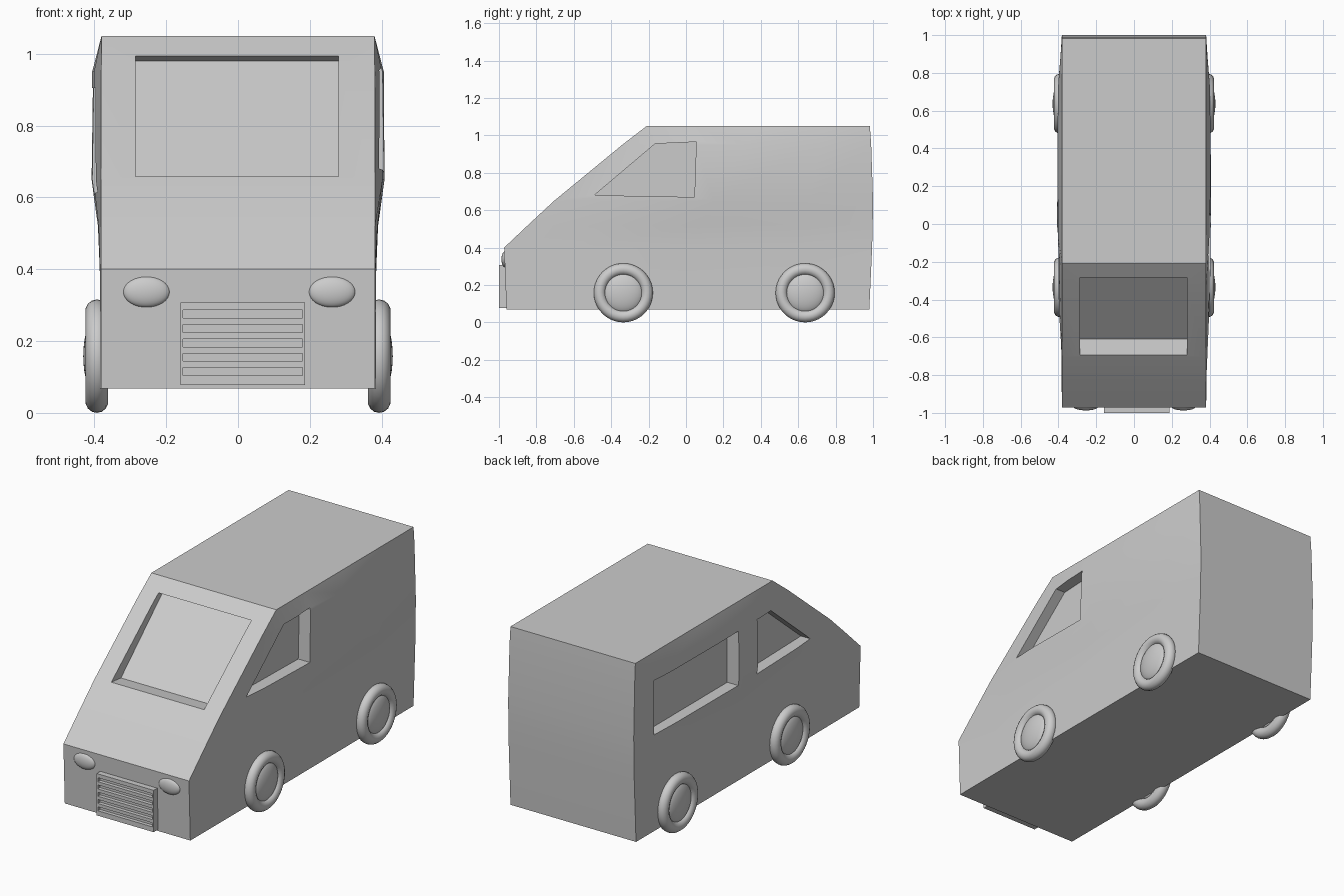
import bpy, bmesh, math
from mathutils import Vector

if "Cube" in bpy.data.objects:
    bpy.data.objects.remove(bpy.data.objects["Cube"])


def finish(name, bm, angle=30):
    bmesh.ops.recalc_face_normals(bm, faces=bm.faces)
    me = bpy.data.meshes.new(name)
    bm.to_mesh(me)
    bm.free()
    ob = bpy.data.objects.new(name, me)
    bpy.context.collection.objects.link(ob)
    smooth(ob, angle)
    return ob


def smooth(ob, angle=30):
    bpy.ops.object.select_all(action='DESELECT')
    ob.select_set(True)
    bpy.context.view_layer.objects.active = ob
    bpy.ops.object.shade_smooth_by_angle(angle=math.radians(angle))


def prism(name, x0, x1, outline):
    """Extrude a (y, z) outline from x0 to x1."""
    bm = bmesh.new()
    face = bm.faces.new([bm.verts.new((x0, y, z)) for y, z in outline])
    ext = bmesh.ops.extrude_face_region(bm, geom=[face])
    moved = [v for v in ext['geom'] if isinstance(v, bmesh.types.BMVert)]
    bmesh.ops.translate(bm, verts=moved, vec=(x1 - x0, 0, 0))
    return finish(name, bm)


def box_outline(y0, y1, z0, z1):
    return [(y0, z0), (y1, z0), (y1, z1), (y0, z1)]


def cut(ob, cutters):
    for c in cutters:
        c.hide_render = True
        mod = ob.modifiers.new('cut', 'BOOLEAN')
        mod.operation = 'DIFFERENCE'
        mod.solver = 'EXACT'
        mod.object = c
        bpy.context.view_layer.objects.active = ob
        bpy.ops.object.modifier_apply(modifier=mod.name)
    for c in cutters:
        bpy.data.objects.remove(c)
    smooth(ob, 20)


def ellipsoid(name, loc, radii):
    bm = bmesh.new()
    bmesh.ops.create_uvsphere(bm, u_segments=32, v_segments=16, radius=1)
    bmesh.ops.scale(bm, vec=radii, verts=bm.verts)
    bmesh.ops.translate(bm, vec=loc, verts=bm.verts)
    return finish(name, bm, 60)


# Van body: stacked rings (z, front y, rear y, half width at ends, at middle)
levels = [(0.068, -0.96, 0.98, 0.382, 0.384), (0.40, -0.972, 0.995, 0.382, 0.385),
          (0.52, -0.845, 0.998, 0.382, 0.390), (0.65, -0.705, 1.0, 0.382, 0.408),
          (0.95, -0.34, 0.99, 0.381, 0.406), (1.05, -0.21, 0.983, 0.380, 0.380)]
bulge = [(0, 0), (0.2, 0.8), (0.5, 1), (0.8, 0.85), (1, 0)]
bm = bmesh.new()
rings = []
for z, yf, yr, we, wm in levels:
    side = [(we + (wm - we) * b, yf + (yr - yf) * t) for t, b in bulge]
    pts = side + [(-x, y) for x, y in reversed(side)]
    rings.append([bm.verts.new((x, y, z)) for x, y in pts])
for a, b in zip(rings, rings[1:]):
    n = len(a)
    for i in range(n):
        j = (i + 1) % n
        bm.faces.new((a[i], a[j], b[j], b[i]))
bm.faces.new(rings[0])
bm.faces.new(rings[-1])
body = finish('van_body', bm, 20)

# Recessed windscreen and side windows
windows = [
    prism('windscreen_cutter', -0.285, 0.28,
          [(-0.9, 0.67), (-0.705, 0.66), (-0.61, 0.65), (-0.25, 0.98), (-0.30, 1.0), (-0.4, 1.05)]),
    prism('right_window_cutter', 0.335, 0.6,
          [(-0.49, 0.68), (0.045, 0.67), (0.055, 0.965), (-0.165, 0.955)]),
    prism('left_front_window_cutter', -0.6, -0.335,
          [(-0.52, 0.615), (-0.045, 0.605), (-0.045, 0.905), (-0.17, 0.905)]),
    prism('left_rear_window_cutter', -0.6, -0.335, box_outline(0.12, 0.84, 0.605, 0.905)),
]
cut(body, windows)

# Grille with five slots
grille = prism('grille', -0.16, 0.187, box_outline(-1.0, -0.95, 0.077, 0.307))
cut(grille, [prism('slot_cutter', -0.153, 0.18, box_outline(-1.05, -0.98, z - 0.011, z + 0.011))
             for z in (0.115, 0.155, 0.195, 0.235, 0.275)])

# Headlights
for name, x in (('left_headlight', -0.255), ('right_headlight', 0.262)):
    ellipsoid(name, (x, -0.967, 0.337), (0.065, 0.02, 0.043))

# Wheels: tyre ring and domed hub
for sx, sname in ((-1, 'left'), (1, 'right')):
    for y, pos in ((-0.335, 'front'), (0.637, 'rear')):
        centre = Vector((sx * 0.393, y, 0.158))
        bpy.ops.mesh.primitive_torus_add(location=centre, rotation=(0, math.pi / 2, 0),
                                         major_segments=40, minor_segments=14,
                                         major_radius=0.126, minor_radius=0.032)
        tyre = bpy.context.object
        tyre.name = f'{sname}_{pos}_tyre'
        smooth(tyre, 60)
        ellipsoid(f'{sname}_{pos}_hub', centre, (0.038, 0.108, 0.108))
